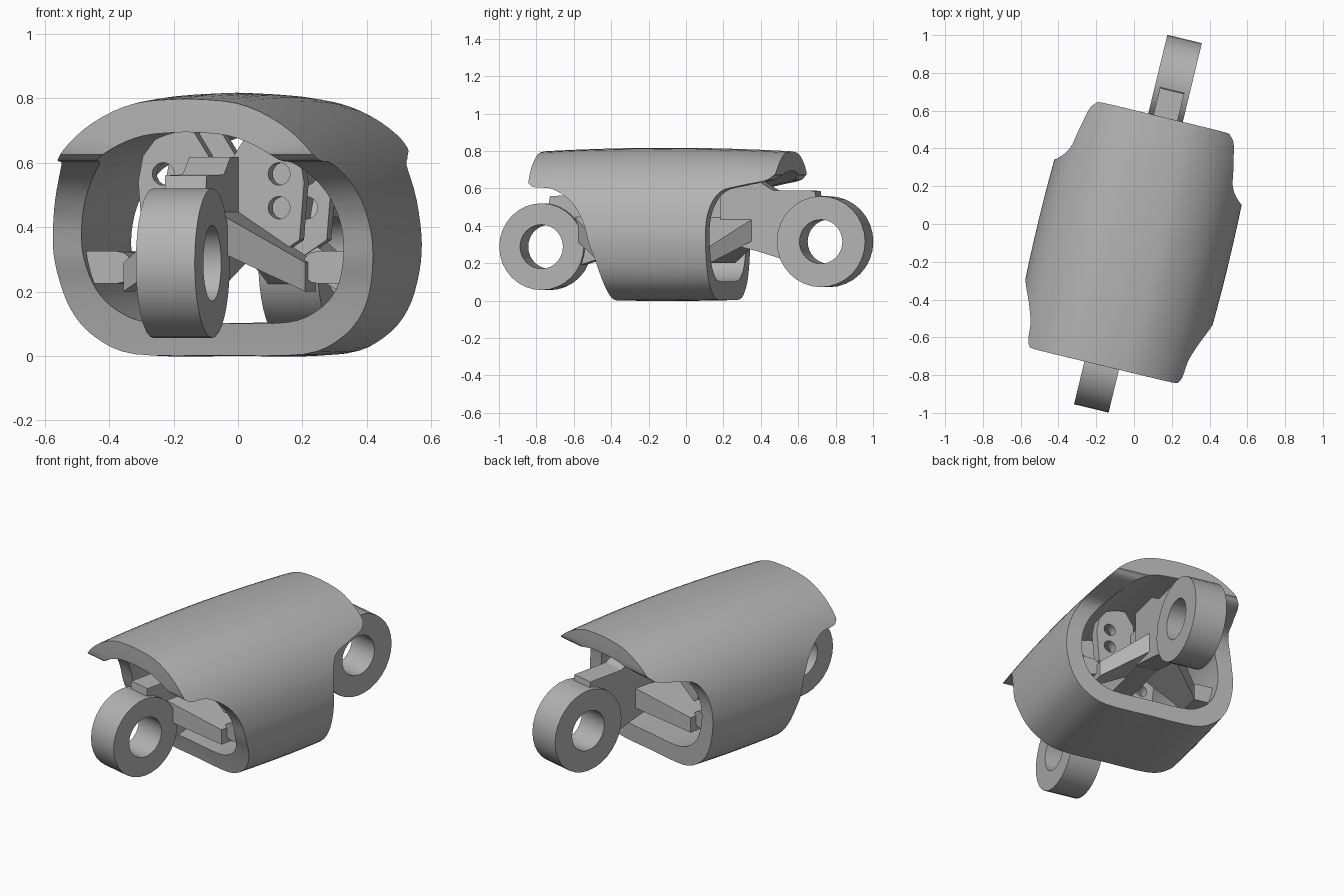
import bpy, bmesh, math
from mathutils import Matrix, Vector

cube = bpy.data.objects.get("Cube")
if cube:
    bpy.data.objects.remove(cube)

TURN = Matrix.Rotation(math.radians(-13.6), 4, 'Z')
MID_X, MID_Y = 0.02, -0.095          # centre of the housing along its own axes

grey = bpy.data.materials.new("plain grey")
grey.use_nodes = True
grey.diffuse_color = (0.45, 0.45, 0.45, 1)
grey.node_tree.nodes["Principled BSDF"].inputs["Base Color"].default_value = grey.diffuse_color


def finish(bm, name):
    bmesh.ops.recalc_face_normals(bm, faces=bm.faces)
    bm.transform(TURN)
    mesh = bpy.data.meshes.new(name)
    bm.to_mesh(mesh)
    bm.free()
    mesh.materials.append(grey)
    obj = bpy.data.objects.new(name, mesh)
    bpy.context.collection.objects.link(obj)
    return obj


def prism(name, outline, axis, low, high):
    """Extrude an outline; axis 'X' takes (y, z) points, axis 'Y' takes (x, z) points."""
    place = (lambda p, d: (d, p[0], p[1])) if axis == 'X' else (lambda p, d: (p[0], d, p[1]))
    bm = bmesh.new()
    face = bm.faces.new([bm.verts.new(place(p, low)) for p in outline])
    new = bmesh.ops.extrude_face_region(bm, geom=[face])["geom"]
    shift = Vector(place((0, 0), high - low))
    bmesh.ops.translate(bm, vec=shift, verts=[g for g in new if isinstance(g, bmesh.types.BMVert)])
    return finish(bm, name)


def hull(name, points):
    bm = bmesh.new()
    for p in points:
        bm.verts.new(p)
    bmesh.ops.convex_hull(bm, input=bm.verts)
    return finish(bm, name)


def circle(cx, cz, r, n=32):
    return [(cx + r * math.cos(2 * math.pi * i / n), cz + r * math.sin(2 * math.pi * i / n)) for i in range(n)]


def smooth_path(pts, steps=4):
    """Open Catmull-Rom curve through the points."""
    v = [Vector(p) for p in pts]
    v = [v[0]] + v + [v[-1]]
    out = []
    for a, b, c, d in zip(v, v[1:], v[2:], v[3:]):
        for k in range(steps):
            t = k / steps
            out.append(0.5 * (2 * b + (c - a) * t + (2 * a - 5 * b + 4 * c - d) * t * t
                              + (3 * b - a - 3 * c + d) * t ** 3))
    return out + [v[-1]]


def boolean(obj, cutter, operation='DIFFERENCE'):
    mod = obj.modifiers.new("cut", 'BOOLEAN')
    mod.operation, mod.object, mod.solver = operation, cutter, 'EXACT'
    bpy.context.view_layer.objects.active = obj
    bpy.ops.object.modifier_apply(modifier=mod.name)
    bpy.data.objects.remove(cutter)


def shade(obj, angle=30):
    bpy.ops.object.select_all(action='DESELECT')
    obj.select_set(True)
    bpy.context.view_layer.objects.active = obj
    bpy.ops.object.shade_smooth_by_angle(angle=math.radians(angle))


# Housing: barrelled tube lofted along its length
half = smooth_path([(0, 0), (0.27, 0.003), (0.395, 0.055), (0.47, 0.14), (0.508, 0.26), (0.514, 0.38),
                    (0.485, 0.52), (0.415, 0.645), (0.31, 0.74), (0.17, 0.802), (0, 0.817)])
outer = [(p.x, p.y) for p in half] + [(-p.x, p.y) for p in half[-2:0:-1]]
inner = [(x * 0.82, 0.10 + z * 0.745) for x, z in outer]
bm = bmesh.new()
rows = []
for i in range(13):
    t = -1 + i / 6
    k = 1 - 0.055 * t * t
    rows.append([[bm.verts.new((MID_X + x * k, MID_Y + 0.75 * t, 0.4 + (z - 0.4) * k)) for x, z in ring]
                 for ring in (outer, inner)])
n = len(outer)
for j in range(n):
    m = (j + 1) % n
    for a, b in zip(rows, rows[1:]):
        for s in (0, 1):
            bm.faces.new((a[s][j], a[s][m], b[s][m], b[s][j]))
    for r in (rows[0], rows[-1]):
        bm.faces.new((r[0][j], r[0][m], r[1][m], r[1][j]))
housing = finish(bm, "housing")

# Scooped ends: roof overhangs, sides and floor are set back, the front slopes back towards the floor
front = smooth_path([(-0.768, 0.9), (-0.768, 0.66), (-0.755, 0.62), (-0.72, 0.605), (-0.62, 0.595),
                     (-0.51, 0.525), (-0.44, 0.42), (-0.405, 0.3), (-0.37, 0.2), (-0.335, 0.05), (-0.31, -0.1)])
back = smooth_path([(0.585, 0.9), (0.585, 0.7), (0.57, 0.665), (0.53, 0.64), (0.41, 0.615),
                    (0.3, 0.58), (0.245, 0.47), (0.235, 0.3), (0.24, -0.1)])
boolean(housing, prism("end_cutter", front + back[::-1], 'X', -1, 1), 'INTERSECT')
shade(housing, 35)

# Two ring lugs, each with a neck reaching into the housing
for name, cy, cz, r, cx, d in (("front", -0.77, 0.288, 0.232, 0.01, 1), ("back", 0.772, 0.315, 0.243, 0.03, -1)):
    lug = prism(name + "_lug", circle(cy, cz, r), 'X', cx - 0.094, cx + 0.094)
    boolean(lug, prism("hole_cutter", circle(cy, cz, 0.118), 'X', cx - 0.2, cx + 0.2))
    shade(lug)
    neck = [(0.13, -0.12), (0.185, 0.0), (0.13, 0.17), (0.03, 0.2), (0.04, 0.272), (0.27, 0.275),
            (0.36, 0.33), (0.56, 0.33), (0.56, 0.0), (0.36, -0.05)]
    prism(name + "_neck", [(cy + d * y, cz + z) for y, z in neck], 'X', cx - 0.066, cx + 0.066)

# Spine joining the necks
prism("spine", [(-0.3, 0.32), (-0.3, 0.56), (0.28, 0.56), (0.28, 0.32)], 'X', MID_X - 0.06, MID_X + 0.06)

for d, end in ((-1, "front"), (1, "back")):
    y = MID_Y + d * 0.18
    for s, hand in ((1, "left"), (-1, "right")):
        # Drilled hanger plate under the roof
        tab = [(0.04, 0.36), (0.04, 0.62), (0.09, 0.70), (0.19, 0.70), (0.25, 0.62),
               (0.265, 0.54), (0.25, 0.36), (0.16, 0.3)]
        plate = prism(f"{end}_{hand}_plate", [(MID_X + s * x, z) for x, z in tab], 'Y', y - 0.03, y + 0.03)
        for z in (0.565, 0.46):
            boolean(plate, prism("hole_cutter", circle(MID_X + s * 0.185, z, 0.035, 20), 'Y', y - 0.1, y + 0.1))
        # Swept wing running from the neck down and inwards to the side wall
        wing = [(x, MID_Y + d * reach, z)
                for x, reaches, heights in ((0.05, (0.16, 0.5), (0.33, 0.45)), (0.29, (0.16, 0.3), (0.2, 0.29)))
                for reach in reaches for z in heights]
        hull(f"{end}_{hand}_wing", [(MID_X + s * x, wy, z) for x, wy, z in wing])
        # Rounded wall boss
        boss = circle(0.32, 0.275, 0.05, 16)[4:13] + [(0.45, 0.225), (0.45, 0.325)]
        shade(prism(f"{end}_{hand}_boss", [(MID_X + s * x, z) for x, z in boss], 'Y', y - 0.08, y + 0.08))
